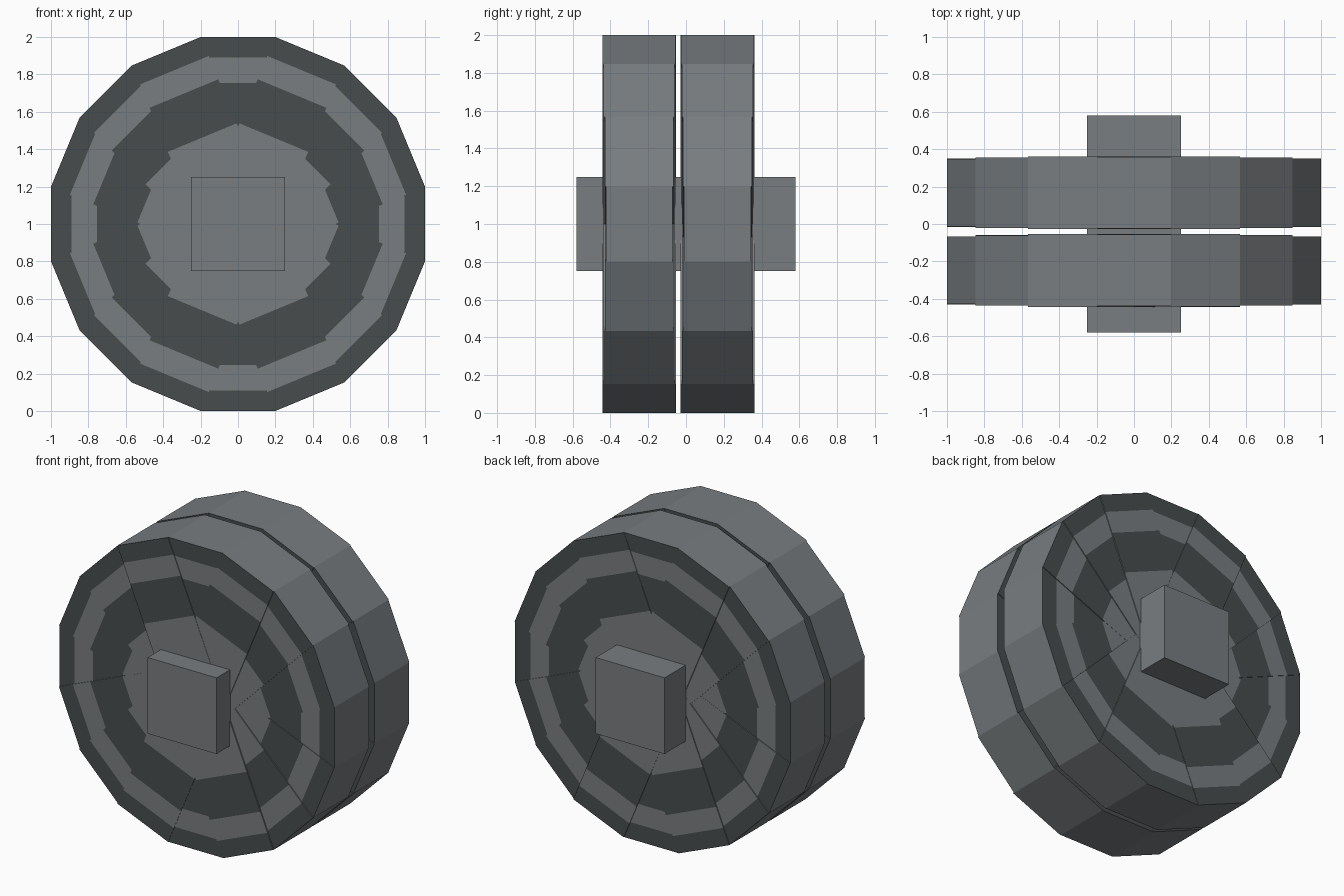
import bpy, bmesh, math
from mathutils import Matrix, Vector

if "Cube" in bpy.data.objects:
    bpy.data.objects.remove(bpy.data.objects["Cube"], do_unlink=True)


def make_material(name, color):
    mat = bpy.data.materials.new(name)
    mat.use_nodes = True
    mat.diffuse_color = (*color, 1)
    mat.node_tree.nodes["Principled BSDF"].inputs["Base Color"].default_value = (*color, 1)
    return mat


LIGHT = make_material("light grey", (0.19, 0.205, 0.215))
DARK = make_material("dark grey", (0.064, 0.073, 0.073))


def make_box(name, half, location, angle=0.0, bands=()):
    """Box turned about y; bands are distances along its length where the colour switches."""
    bm = bmesh.new()
    bmesh.ops.create_cube(bm, size=2, matrix=Matrix.Diagonal((*half, 1)))
    for d in bands:
        for side in (-1, 1):
            bmesh.ops.bisect_plane(bm, geom=bm.verts[:] + bm.edges[:] + bm.faces[:],
                                   plane_co=Vector((side * d, 0, 0)), plane_no=Vector((1, 0, 0)))
    bm.normal_update()
    for face in bm.faces:
        # The disc faces alternate light and dark outward; the tread stays light
        if abs(face.normal.y) > 0.9:
            reach = abs(face.calc_center_median().x)
            face.material_index = sum(reach > d for d in bands) % 2
    mesh = bpy.data.meshes.new(name)
    bm.to_mesh(mesh)
    bm.free()
    mesh.materials.append(LIGHT)
    mesh.materials.append(DARK)
    obj = bpy.data.objects.new(name, mesh)
    obj.location = location
    obj.rotation_euler.y = -angle
    bpy.context.collection.objects.link(obj)
    return obj


# Each wheel is a sixteen-sided disc of eight crossed slabs, slightly stepped in thickness
STEP = math.pi / 8
SLAB_DEPTHS = (0.1765, 0.182, 0.188, 0.1935, 0.191, 0.195, 0.1875, 0.181)
BANDS = (0.5, 0.755, 0.89)
for wheel, y in (("front", -0.248), ("back", 0.167)):
    for i, depth in enumerate(SLAB_DEPTHS):
        make_box(f"{wheel}_wheel_slab_{i + 1}", (1, depth, math.tan(STEP / 2)),
                 (0, y, 1), i * STEP, BANDS)

# Square axle through both wheels
make_box("axle", (0.25, 0.58, 0.25), (0, 0, 1))
